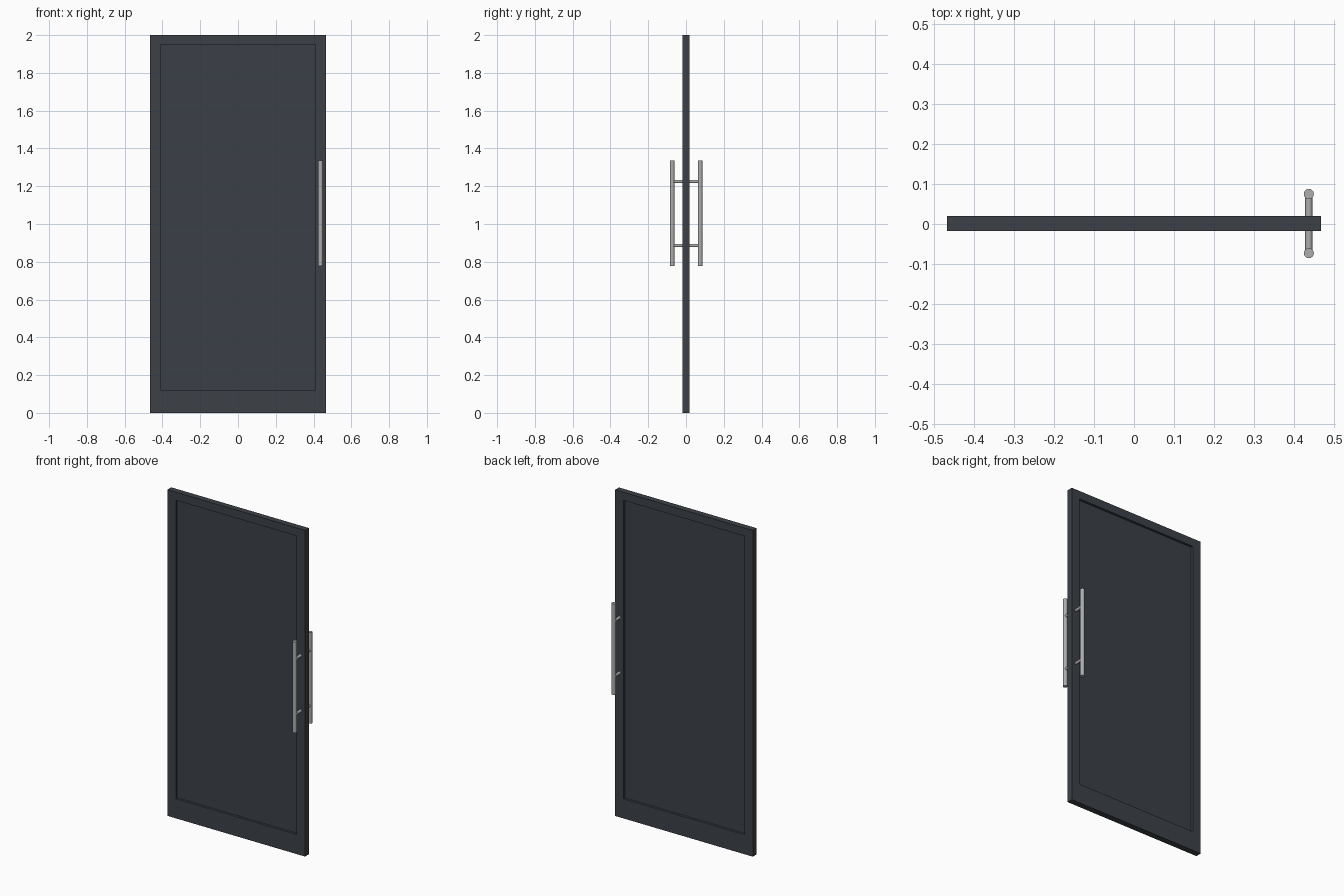
import bpy
import bmesh
import math
from mathutils import Matrix, Vector

cube = bpy.data.objects.get("Cube")
if cube:
    bpy.data.objects.remove(cube, do_unlink=True)


def material(name, rgb):
    mat = bpy.data.materials.new(name)
    mat.use_nodes = True
    mat.diffuse_color = (*rgb, 1)
    mat.node_tree.nodes["Principled BSDF"].inputs["Base Color"].default_value = (*rgb, 1)
    return mat


charcoal = material("charcoal frame", (0.045, 0.052, 0.061))
smoked = material("smoked panel", (0.044, 0.051, 0.063))
steel = material("brushed steel", (0.42, 0.42, 0.43))


def add_object(name, bm, mat):
    bmesh.ops.recalc_face_normals(bm, faces=bm.faces)
    mesh = bpy.data.meshes.new(name)
    bm.to_mesh(mesh)
    bm.free()
    mesh.materials.append(mat)
    obj = bpy.data.objects.new(name, mesh)
    bpy.context.collection.objects.link(obj)
    return obj


def rectangle(bm, x, z_low, z_high, y):
    corners = [(-x, z_low), (x, z_low), (x, z_high), (-x, z_high)]
    return [bm.verts.new((cx, y, cz)) for cx, cz in corners]


def rod(bm, start, end, radius):
    start, end = Vector(start), Vector(end)
    axis = end - start
    turn = axis.to_track_quat("Z", "Y").to_matrix().to_4x4()
    bmesh.ops.create_cone(bm, cap_ends=True, segments=24, radius1=radius, radius2=radius,
                          depth=axis.length,
                          matrix=Matrix.Translation((start + end) / 2) @ turn)


WIDTH, HEIGHT, DEPTH = 0.467, 2.0, 0.0185
OPENING = (0.41, 0.12, 1.95)
CENTRE_Y = 0.001

# Door frame: a rectangular ring with real thickness
bm = bmesh.new()
rings = [rectangle(bm, *size, CENTRE_Y + side * DEPTH)
         for side in (-1, 1) for size in ((WIDTH, 0, HEIGHT), OPENING)]
front_out, front_in, back_out, back_in = rings
for a, b in ((front_out, front_in), (back_out, back_in),
             (front_out, back_out), (front_in, back_in)):
    for i in range(4):
        j = (i + 1) % 4
        bm.faces.new((a[i], a[j], b[j], b[i]))
add_object("door_frame", bm, charcoal)

# Thin panel set in the middle of the frame
bm = bmesh.new()
front, back = [rectangle(bm, *OPENING, CENTRE_Y + side * 0.004) for side in (-1, 1)]
bm.faces.new(front)
bm.faces.new(back)
for i in range(4):
    j = (i + 1) % 4
    bm.faces.new((front[i], front[j], back[j], back[i]))
add_object("door_panel", bm, smoked)

# Pull handles on both faces, each a long bar on two standoffs
HANDLE_X = 0.437
for name, side in (("front_handle", -1), ("back_handle", 1)):
    bm = bmesh.new()
    bar_y = CENTRE_Y + side * 0.074
    rod(bm, (HANDLE_X, bar_y, 0.777), (HANDLE_X, bar_y, 1.335), 0.0125)
    for z in (0.886, 1.225):
        rod(bm, (HANDLE_X, CENTRE_Y + side * DEPTH, z), (HANDLE_X, bar_y, z), 0.009)
    handle = add_object(name, bm, steel)
    bpy.ops.object.select_all(action="DESELECT")
    handle.select_set(True)
    bpy.context.view_layer.objects.active = handle
    bpy.ops.object.shade_smooth_by_angle(angle=math.radians(40))
